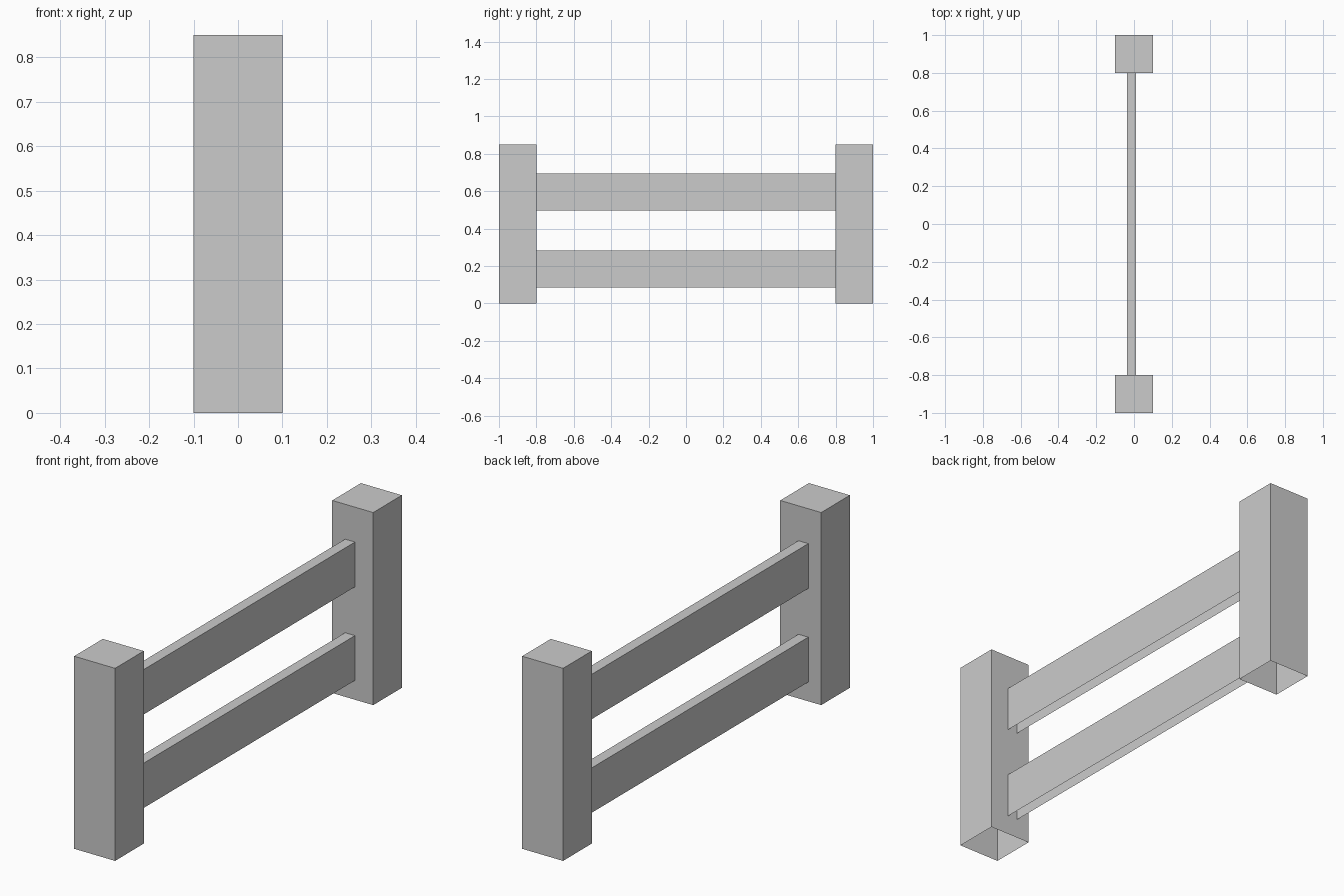
import bpy, bmesh
from mathutils import Vector

if "Cube" in bpy.data.objects:
    bpy.data.objects.remove(bpy.data.objects["Cube"])


def open_box(name, lo, hi, open_dirs):
    """Box between two corners, leaving out the faces that point along open_dirs."""
    lo, hi = Vector(lo), Vector(hi)
    bm = bmesh.new()
    bmesh.ops.create_cube(bm, size=1)
    bm.normal_update()
    gone = [f for f in bm.faces
            if any(f.normal.dot(Vector(d)) > 0.9 for d in open_dirs)]
    bmesh.ops.delete(bm, geom=gone, context='FACES')
    bmesh.ops.scale(bm, vec=hi - lo, verts=bm.verts)
    bmesh.ops.translate(bm, vec=(lo + hi) / 2, verts=bm.verts)
    mesh = bpy.data.meshes.new(name)
    bm.to_mesh(mesh)
    bm.free()
    obj = bpy.data.objects.new(name, mesh)
    bpy.context.collection.objects.link(obj)
    return obj


DOWN, FRONT, BACK = (0, 0, -1), (0, -1, 0), (0, 1, 0)

# Square end posts, open underneath
for name, y in (("front_post", -0.9), ("back_post", 0.9)):
    open_box(name, (-0.1, y - 0.1, 0), (0.1, y + 0.1, 0.85), [DOWN])

# Thin rails between the posts, open underneath and where they butt the posts
for name, z in (("lower_rail", 0.085), ("upper_rail", 0.498)):
    open_box(name, (-0.037, -0.8, z), (0.011, 0.8, z + 0.198), [DOWN, FRONT, BACK])
